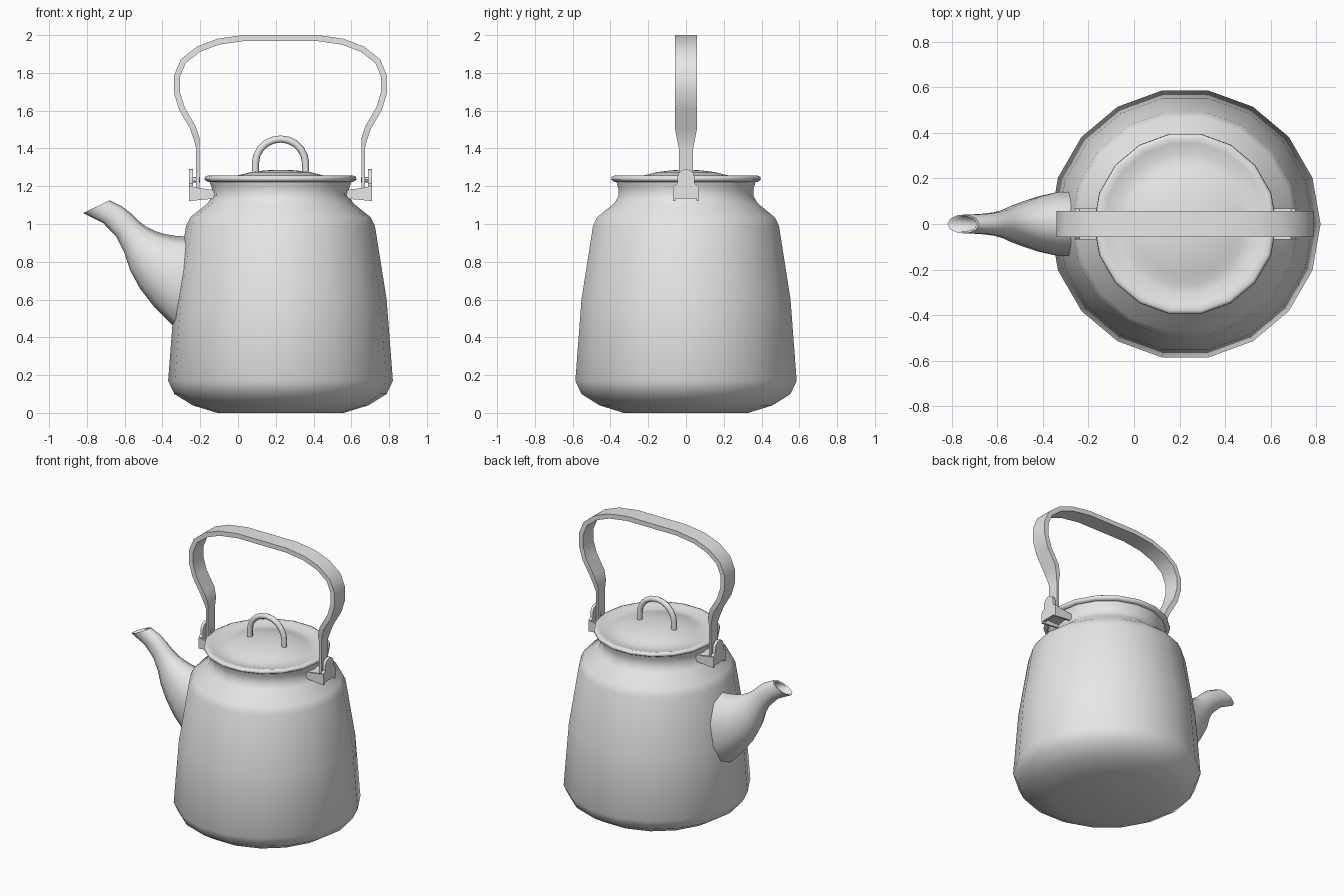
import bpy, bmesh
from math import cos, sin, pi, radians
from mathutils import Vector

cube = bpy.data.objects.get("Cube")
if cube:
    bpy.data.objects.remove(cube)

CX = 0.225  # axis of the pot
SIDES = 18

enamel = bpy.data.materials.new("light_grey_enamel")
enamel.use_nodes = True
grey = (0.8, 0.8, 0.8, 1)
enamel.diffuse_color = grey
enamel.node_tree.nodes["Principled BSDF"].inputs["Base Color"].default_value = grey


def finish(name, bm, angle=45):
    bmesh.ops.recalc_face_normals(bm, faces=bm.faces)
    mesh = bpy.data.meshes.new(name)
    bm.to_mesh(mesh)
    bm.free()
    mesh.materials.append(enamel)
    mesh.shade_smooth()
    mesh.set_sharp_from_angle(angle=radians(angle))
    obj = bpy.data.objects.new(name, mesh)
    bpy.context.collection.objects.link(obj)
    return obj


def loft(name, rings, angle=45):
    """Skin a series of equal rings and cap both ends."""
    bm = bmesh.new()
    rows = [[bm.verts.new(p) for p in ring] for ring in rings]
    for a, b in zip(rows, rows[1:]):
        for i in range(len(a)):
            j = (i + 1) % len(a)
            bm.faces.new((a[i], a[j], b[j], b[i]))
    bm.faces.new(rows[0])
    bm.faces.new(rows[-1])
    return finish(name, bm, angle)


def lathe(name, profile, angle=45):
    turn = [2 * pi * i / SIDES for i in range(SIDES)]
    return loft(name, [[(CX + r * cos(a), r * sin(a), z) for a in turn]
                       for r, z in profile], angle)


def box(name, x, y, z):
    return loft(name, [[(x[0], y[0], h), (x[1], y[0], h), (x[1], y[1], h), (x[0], y[1], h)]
                       for h in z])


def path_normals(path):
    """In-plane normals of a path lying in the xz plane."""
    result = []
    for i in range(len(path)):
        a, b = path[max(i - 1, 0)], path[min(i + 1, len(path) - 1)]
        t = Vector((b[0] - a[0], 0, b[1] - a[1])).normalized()
        result.append(Vector((-t.z, 0, t.x)))
    return result


# Pot body
lathe("pot_body", [(0.335, 0), (0.465, 0.04), (0.562, 0.1), (0.595, 0.17),
                   (0.562, 0.6), (0.5, 0.99), (0.478, 1.035), (0.385, 1.11),
                   (0.362, 1.15), (0.364, 1.19), (0.375, 1.225)])

# Lid with a rolled rim and a shallow dome
lathe("lid", [(0.35, 1.226), (0.385, 1.223), (0.402, 1.234), (0.4, 1.25),
              (0.385, 1.256), (0.36, 1.25), (0.31, 1.238), (0.27, 1.243),
              (0.23, 1.256), (0.16, 1.274), (0.08, 1.284), (0.02, 1.287)], 75)

# Loop grip on the lid
arch = [(-0.133, 1.25), (-0.133, 1.32)]
arch += [(-0.133 * cos(a), 1.32 + 0.13 * sin(a)) for a in (pi * k / 10 for k in range(1, 10))]
arch += [(0.133, 1.32), (0.133, 1.25)]
loft("lid_grip", [[Vector((CX + x, 0, z)) + n * 0.019 * cos(a) + Vector((0, 0.019 * sin(a), 0))
                   for a in (2 * pi * k / 8 for k in range(8))]
                  for (x, z), n in zip(arch, path_normals(arch))], 50)

# Spout: pairs of upper and lower outline points with a half width
stations = [((-0.2, 0.93), (-0.26, 0.4), 0.15),
            ((-0.33, 0.937), (-0.344, 0.46), 0.147),
            ((-0.39, 0.947), (-0.44, 0.556), 0.127),
            ((-0.44, 0.963), (-0.52, 0.66), 0.103),
            ((-0.485, 0.985), (-0.572, 0.757), 0.083),
            ((-0.525, 1.015), (-0.602, 0.85), 0.066),
            ((-0.565, 1.055), (-0.642, 0.93), 0.054),
            ((-0.61, 1.09), (-0.714, 1.005), 0.046),
            ((-0.68, 1.125), (-0.82, 1.058), 0.042),
            ((-0.69, 1.117), (-0.807, 1.06), 0.034),
            ((-0.61, 1.075), (-0.69, 1.01), 0.034)]
spout = []
for up, low, width in stations:
    up, low = Vector((up[0], 0, up[1])), Vector((low[0], 0, low[1]))
    spout.append([(up + low) / 2 + (up - low) / 2 * cos(a) + Vector((0, width * sin(a), 0))
                  for a in (2 * pi * k / 10 for k in range(10))])
loft("spout", spout, 55)

# Carrying handle: half outline with half widths, mirrored to the other side
half = [(0.438, 1.16, 0.038), (0.438, 1.4, 0.038), (0.443, 1.45, 0.047),
        (0.463, 1.51, 0.058), (0.522, 1.61, 0.058), (0.549, 1.7, 0.058),
        (0.549, 1.78, 0.058), (0.515, 1.862, 0.058), (0.435, 1.925, 0.058),
        (0.33, 1.965, 0.058), (0.19, 1.985, 0.058)]
strap = [(-x, z, w) for x, z, w in half] + [(x, z, w) for x, z, w in reversed(half)]
rings = []
for (x, z, w), n in zip(strap, path_normals(strap)):
    t = 0.009 if z < 1.45 else 0.016
    p, side = Vector((CX + x, 0, z)), Vector((0, w, 0))
    rings.append([p + n * t - side, p + n * t + side, p - n * t + side, p - n * t - side])
loft("carrying_handle", rings, 50)

# Handle brackets, one on each side
for name, s in (("left", 1), ("right", -1)):
    def span(a, b):
        return sorted((CX + s * a, CX + s * b))

    # Outer plate with a rounded ear
    outline = [(-0.066, 1.135), (-0.066, 1.2), (-0.046, 1.215)]
    outline += [(-0.046 * cos(a), 1.245 + 0.046 * sin(a)) for a in (pi * k / 6 for k in range(7))]
    outline += [(0.046, 1.215), (0.066, 1.2), (0.066, 1.135)]
    loft(name + "_bracket_ear", [[(x, y, z) for y, z in outline] for x in span(0.464, 0.484)])

    # Shelf and cheeks reaching back to the neck
    box(name + "_bracket_shelf", span(0.34, 0.475), (-0.06, 0.06), (1.155, 1.178))
    for side, y in (("front", (-0.068, -0.055)), ("back", (0.055, 0.068))):
        bottom = [(0.34, 1.135), (0.484, 1.122), (0.484, 1.198), (0.34, 1.178)]
        loft(name + "_bracket_cheek_" + side,
             [[(CX + s * d, yy, z) for d, z in bottom] for yy in y])

    # Pivot pin joining handle and ear
    loft(name + "_pivot_pin",
         [[(x, 0.014 * cos(a), 1.235 + 0.014 * sin(a)) for a in (2 * pi * k / 8 for k in range(8))]
          for x in span(0.425, 0.47)])
